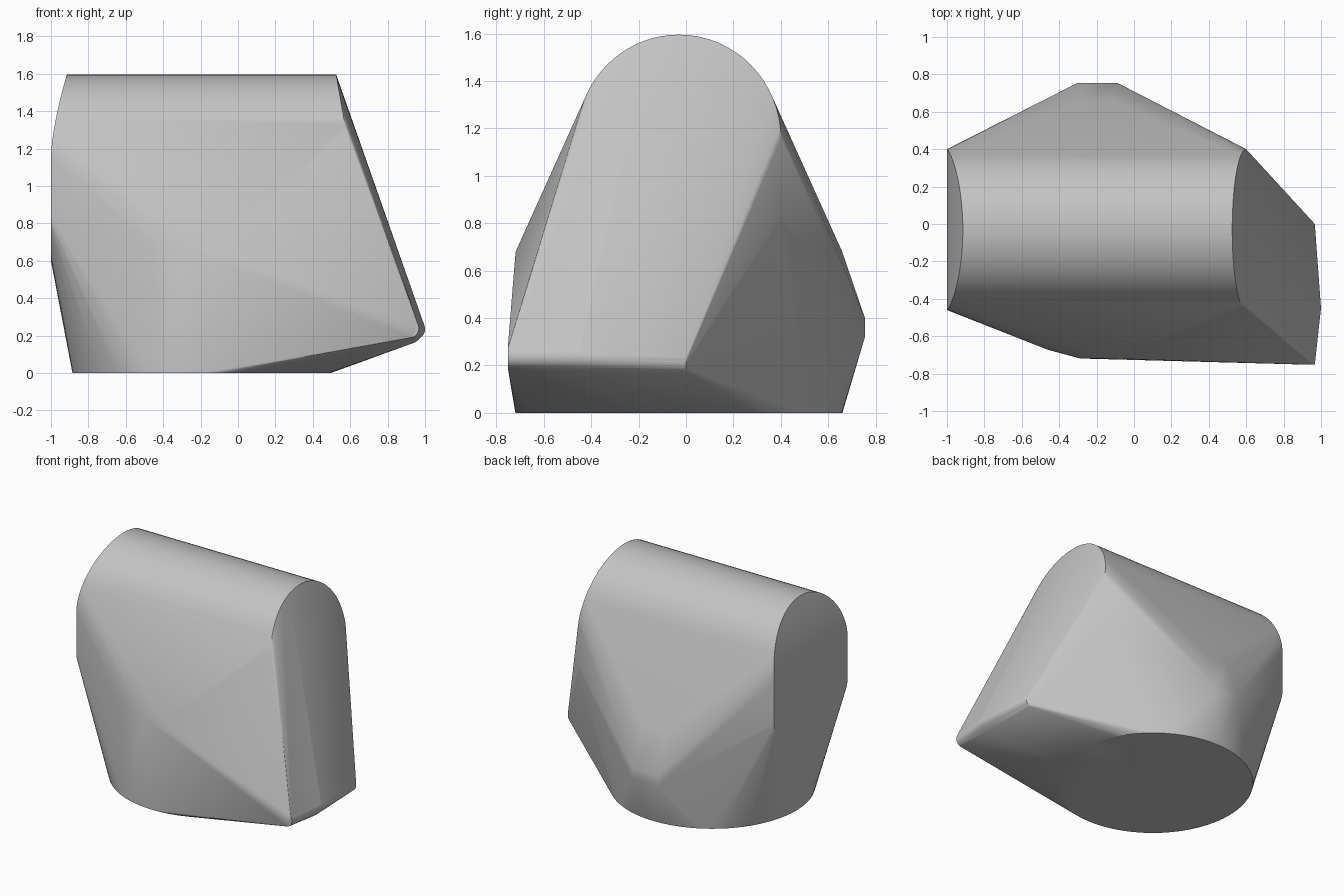
import bpy, bmesh
from math import sin, cos, pi, radians

cube = bpy.data.objects.get("Cube")
if cube:
    bpy.data.objects.remove(cube, do_unlink=True)

CX, CY = -0.195, -0.03   # axis of the round base

grey = bpy.data.materials.new("light grey")
grey.use_nodes = True
colour = (0.55, 0.55, 0.55, 1)
grey.diffuse_color = colour
grey.node_tree.nodes["Principled BSDF"].inputs["Base Color"].default_value = colour


def ring(radius, z, count, offset=0.0):
    """Horizontal circle around the base axis."""
    return [(CX + radius * cos(2 * pi * (i + offset) / count),
             CY + radius * sin(2 * pi * (i + offset) / count), z)
            for i in range(count)]


def end_arch(x, lean, power, steps=32):
    """Arched end of the upper body; its top leans inward."""
    points = []
    for i in range(steps + 1):
        a = pi * i / steps
        points.append((x + lean * sin(a) ** power, CY + 0.43 * cos(a), 1.16 + 0.436 * sin(a)))
        # shallow rounded underside
        points.append((x, CY + 0.43 * cos(a), 0.84 - 0.24 * sin(a)))
    return points


points = []

# Round base drum
points += ring(0.69, 0, 64)
points += ring(0.695, 0.68, 24, 0.5)

# Arched upper body, two ends
points += end_arch(-1.0, 0.085, 1.5)
points += end_arch(0.6, -0.075, 1.0)

# Small ridge on the back
for x in (-0.3, -0.09):
    for z in (0.32, 0.4):
        points.append((x, 0.755, z))

# Rounded toe along the left side: (x, y, z) centres swept by a small circle
for x, y, z in ((0.925, -0.752, 0.24), (0.958, -0.45, 0.235), (0.925, 0.0, 0.22)):
    for i in range(12):
        a = radians(-90 + 12 * i)
        points.append((x + 0.042 * cos(a), y, z + 0.05 * sin(a)))
points.append((0.95, -0.45, 0.165))

# Wrap the parts in one convex shell
bm = bmesh.new()
for p in points:
    bm.verts.new(p)
bmesh.ops.remove_doubles(bm, verts=bm.verts, dist=0.002)
hull = bmesh.ops.convex_hull(bm, input=bm.verts)
bmesh.ops.delete(bm, geom=[v for v in bm.verts if not v.link_faces], context="VERTS")
bmesh.ops.dissolve_limit(bm, angle_limit=radians(0.5), verts=bm.verts, edges=bm.edges)
bmesh.ops.recalc_face_normals(bm, faces=bm.faces)

mesh = bpy.data.meshes.new("body_shell")
bm.to_mesh(mesh)
bm.free()
mesh.materials.append(grey)
body = bpy.data.objects.new("body_shell", mesh)
bpy.context.collection.objects.link(body)

bpy.ops.object.select_all(action="DESELECT")
body.select_set(True)
bpy.context.view_layer.objects.active = body
bpy.ops.object.shade_smooth_by_angle(angle=radians(30))
